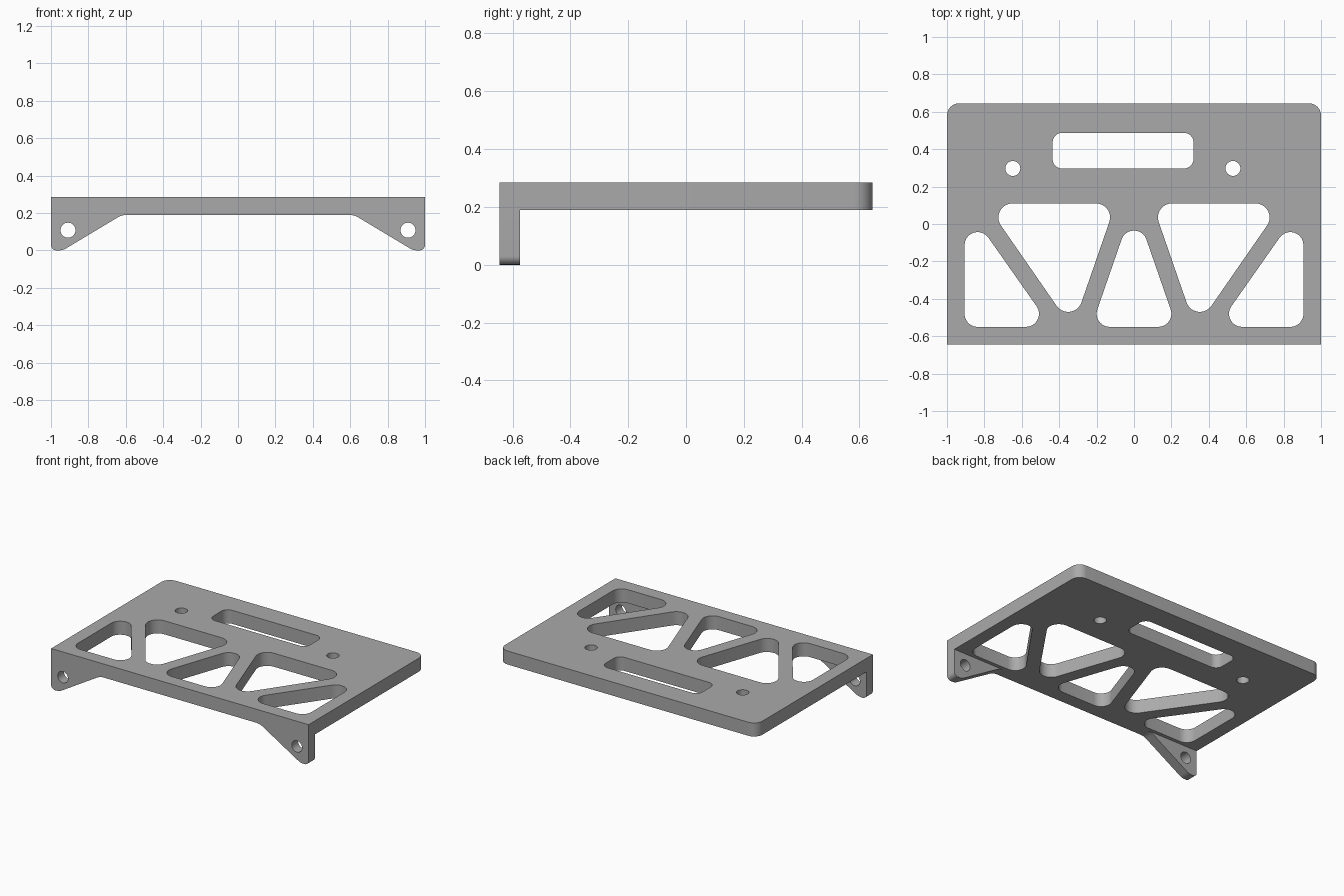
import bpy, bmesh, math
from mathutils import Vector

cube = bpy.data.objects.get("Cube")
if cube:
    bpy.data.objects.remove(cube, do_unlink=True)

grey = bpy.data.materials.new("plain grey")
grey.use_nodes = True
colour = (0.4, 0.4, 0.4, 1)
grey.diffuse_color = colour
grey.node_tree.nodes["Principled BSDF"].inputs["Base Color"].default_value = colour


def arc(centre, r, start, turn, steps=10):
    return [centre + r * Vector((math.cos(start + turn * i / steps),
                                 math.sin(start + turn * i / steps)))
            for i in range(steps + 1)]


def wrap(centres, r):
    """Outline wrapped around equal circles, given anticlockwise."""
    pts = [Vector(c) for c in centres]
    loop = []
    for i, p in enumerate(pts):
        a = p - pts[i - 1]
        b = pts[(i + 1) % len(pts)] - p
        start = math.atan2(-a.x, a.y)
        turn = (math.atan2(-b.x, b.y) - start) % math.tau
        loop += arc(p, r, math.atan2(-a.x, a.y), turn)
    return loop


def circle(x, y, r):
    return arc(Vector((x, y)), r, 0, math.tau, 32)[:-1]


def fillet(corners):
    """Outline through (x, y, radius) corners."""
    loop = []
    for i, (x, y, r) in enumerate(corners):
        p = Vector((x, y))
        if r == 0:
            loop.append(p)
            continue
        a = (p - Vector(corners[i - 1][:2])).normalized()
        b = (Vector(corners[(i + 1) % len(corners)][:2]) - p).normalized()
        turn = math.atan2(a.x * b.y - a.y * b.x, a.dot(b))
        side = math.copysign(1, turn)
        normal = Vector((-a.y, a.x)) * side
        centre = p - a * r * math.tan(abs(turn) / 2) + normal * r
        loop += arc(centre, r, math.atan2(-normal.y, -normal.x), turn)
    return loop


def extrude(name, loops, thickness, location, tilt=0):
    """Solid from an outer outline and hole outlines."""
    curve = bpy.data.curves.new(name, "CURVE")
    curve.dimensions = "2D"
    curve.fill_mode = "BOTH"
    curve.extrude = thickness / 2
    for loop in loops:
        spline = curve.splines.new("POLY")
        spline.points.add(len(loop) - 1)
        for point, p in zip(spline.points, loop):
            point.co = (p.x, p.y, 0, 1)
        spline.use_cyclic_u = True
    helper = bpy.data.objects.new(name + "_profile", curve)
    bpy.context.collection.objects.link(helper)
    deps = bpy.context.evaluated_depsgraph_get()
    mesh = bpy.data.meshes.new_from_object(helper.evaluated_get(deps))
    bpy.data.objects.remove(helper, do_unlink=True)
    bm = bmesh.new()
    bm.from_mesh(mesh)
    bmesh.ops.remove_doubles(bm, verts=bm.verts, dist=0.0001)
    bmesh.ops.recalc_face_normals(bm, faces=bm.faces)
    bm.to_mesh(mesh)
    bm.free()
    mesh.materials.clear()
    mesh.materials.append(grey)
    mesh.shade_smooth()
    mesh.set_sharp_from_angle(angle=math.radians(30))
    obj = bpy.data.objects.new(name, mesh)
    obj.location = location
    obj.rotation_euler.x = tilt
    bpy.context.collection.objects.link(obj)


# Plate outline, rounded at the back only
back, under, top = 0.645, 0.19, 0.285
plate = [fillet([(-1, -back, 0), (1, -back, 0), (1, back, 0.065), (-1, back, 0.065)])]

# Rear slot and two screw holes
plate.append(wrap([(-0.385, 0.347), (0.268, 0.347), (0.268, 0.437), (-0.385, 0.437)], 0.05))
plate += [circle(x, 0.297, 0.04) for x in (-0.648, 0.529)]

# Truss windows: centre, then mirrored inner and corner windows
plate.append(wrap([(-0.13, -0.48), (0.13, -0.48), (0, -0.105)], 0.07))
inner = [(0.352, -0.395), (0.65, 0.035), (0.203, 0.035)]
corner = [(0.578, -0.48), (0.836, -0.48), (0.836, -0.113)]
for centres, r in ((inner, 0.075), (corner, 0.07)):
    plate.append(wrap(centres, r))
    plate.append(wrap([(-x, y) for x, y in reversed(centres)], r))
extrude("plate", plate, top - under, (0, 0, (top + under) / 2))

# Front mounting ears hanging under the plate
ear = fillet([(1, under, 0), (1, 0, 0.03), (0.937, 0, 0.08),
              (0.62, under, 0.1), (0.5, under, 0)])[:-1]
for name, side in (("left_ear", 1), ("right_ear", -1)):
    outline = [Vector((p.x * side, p.y)) for p in ear]
    extrude(name, [outline, circle(0.909 * side, 0.108, 0.04)], 0.07,
            (0, 0.035 - back, 0), math.pi / 2)
